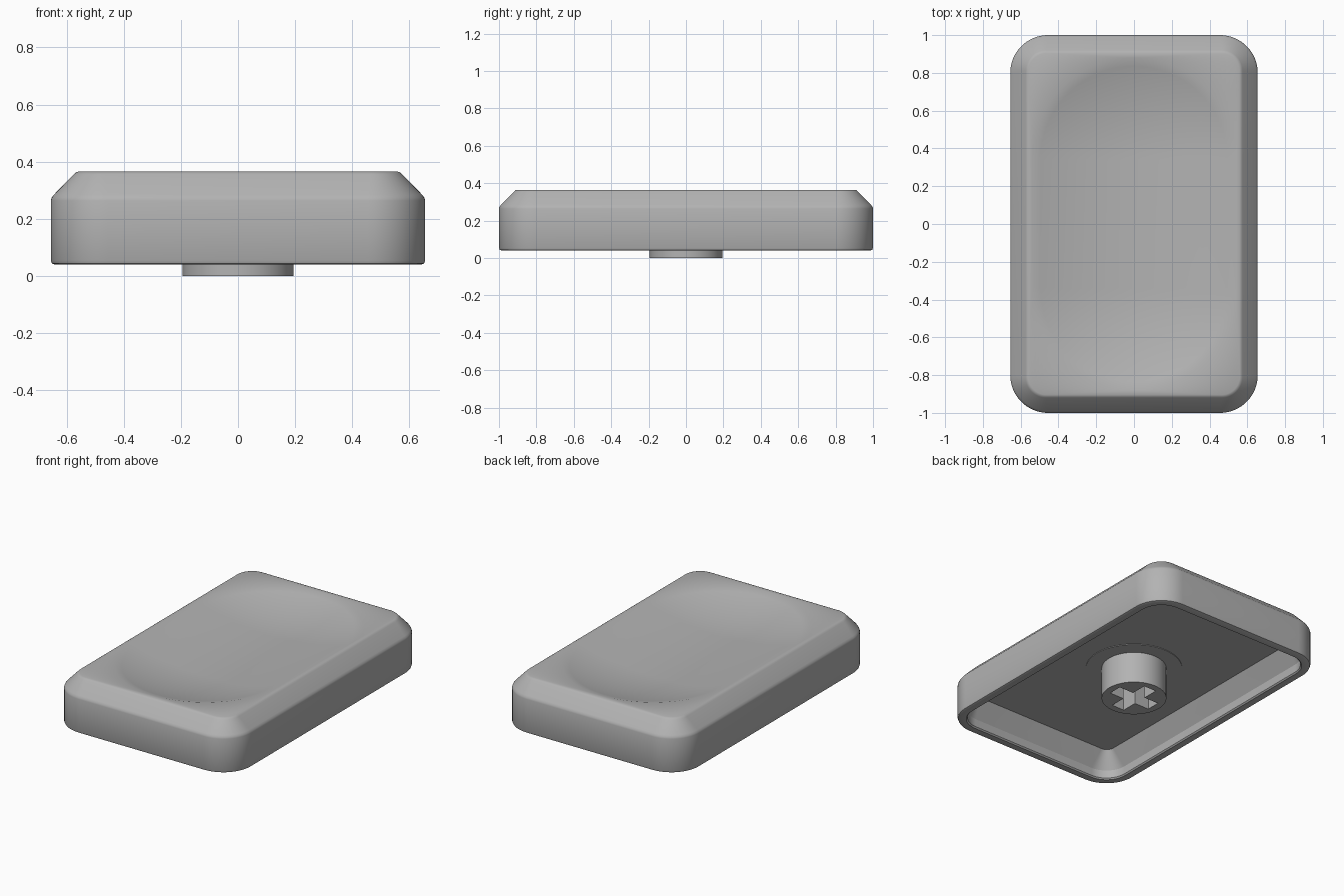
import bpy, bmesh, math

cube = bpy.data.objects.get("Cube")
if cube:
    bpy.data.objects.remove(cube, do_unlink=True)

grey = bpy.data.materials.new("plain_grey")
grey.use_nodes = True
grey.diffuse_color = (0.45, 0.45, 0.45, 1)
grey.node_tree.nodes["Principled BSDF"].inputs["Base Color"].default_value = grey.diffuse_color


def ring(hx, hy, r, z, n=16):
    """Rounded rectangle outline, always with the same point count."""
    pts = []
    for k, (sx, sy) in enumerate([(1, 1), (-1, 1), (-1, -1), (1, -1)]):
        for i in range(n + 1):
            a = math.pi / 2 * (k + i / n)
            pts.append((sx * (hx - r) + r * math.cos(a),
                        sy * (hy - r) + r * math.sin(a), z))
    return pts


def finish(obj, angle):
    obj.data.materials.append(grey)
    bpy.ops.object.select_all(action='DESELECT')
    obj.select_set(True)
    bpy.context.view_layer.objects.active = obj
    bpy.ops.object.shade_smooth_by_angle(angle=math.radians(angle))


HX, HY, R = 0.655, 1.0, 0.2
BOTTOM, TOP, CEILING = 0.04, 0.365, 0.21


def inset(d, z, r=None):
    return ring(HX - d, HY - d, R - d if r is None else r, z)


# Shell: from the cavity ceiling, down the inner wall, round the rim, up to the top
rings = [inset(0.13, CEILING, 0.05), inset(0.06, 0.1), inset(0.06, BOTTOM + 0.008),
         inset(0.052, BOTTOM), inset(0.014, BOTTOM), inset(0.004, BOTTOM + 0.004),
         inset(0, BOTTOM + 0.014), inset(0, 0.264), inset(0.003, 0.274),
         inset(0.01, 0.284), inset(0.08, 0.355, 0.11), inset(0.086, 0.361, 0.105),
         inset(0.095, TOP, 0.1)]

# Dish: a shallow scoop with round ends
DISH_R, DISH_HALF, DEPTH, STEPS = 0.54, 0.34, 0.08, 12
ball = (DISH_R ** 2 + DEPTH ** 2) / (2 * DEPTH)
for i in range(STEPS + 1):
    r = DISH_R * (1 - i / STEPS)
    z = TOP - DEPTH + ball - math.sqrt(ball ** 2 - r ** 2)
    rings.append(ring(r, DISH_HALF + r, r, z))

bm = bmesh.new()
loops = [[bm.verts.new(p) for p in pts] for pts in rings]
count = len(loops[0])
bm.faces.new(reversed(loops[0]))
for a, b in zip(loops, loops[1:]):
    for i in range(count):
        j = (i + 1) % count
        bm.faces.new((a[i], a[j], b[j], b[i]))
bmesh.ops.remove_doubles(bm, verts=bm.verts, dist=0.0001)
bmesh.ops.recalc_face_normals(bm, faces=bm.faces)
mesh = bpy.data.meshes.new("cap_shell")
bm.to_mesh(mesh)
bm.free()
shell = bpy.data.objects.new("cap_shell", mesh)
bpy.context.collection.objects.link(shell)
finish(shell, 25)

# Stem: round post with a cross-shaped socket
post = [(0.195 * math.cos(t * math.tau / 64), 0.195 * math.sin(t * math.tau / 64))
        for t in range(64)]
ARM, W = 0.15, 0.045
cross = []
for k in range(4):
    c, s = round(math.cos(k * math.pi / 2)), round(math.sin(k * math.pi / 2))
    for x, y in [(ARM, -W), (ARM, W), (W, W)]:
        cross.append((c * x - s * y, s * x + c * y))

curve = bpy.data.curves.new("stem", 'CURVE')
curve.dimensions = '2D'
curve.fill_mode = 'BOTH'
curve.extrude = CEILING / 2
for pts in (post, cross):
    spline = curve.splines.new('POLY')
    spline.points.add(len(pts) - 1)
    for p, (x, y) in zip(spline.points, pts):
        p.co = (x, y, 0, 1)
    spline.use_cyclic_u = True
stem = bpy.data.objects.new("stem", curve)
stem.location.z = CEILING / 2
bpy.context.collection.objects.link(stem)
bpy.ops.object.select_all(action='DESELECT')
stem.select_set(True)
bpy.context.view_layer.objects.active = stem
bpy.ops.object.convert(target='MESH')
stem = bpy.context.view_layer.objects.active
bm = bmesh.new()
bm.from_mesh(stem.data)
bmesh.ops.remove_doubles(bm, verts=bm.verts, dist=0.0001)
bmesh.ops.recalc_face_normals(bm, faces=bm.faces)
bm.to_mesh(stem.data)
bm.free()
finish(stem, 30)

# Thin round pad where the stem meets the ceiling
bpy.ops.mesh.primitive_cylinder_add(vertices=64, radius=0.29, depth=0.008,
                                    location=(0, 0, CEILING))
pad = bpy.context.object
pad.name = "stem_pad"
finish(pad, 30)
